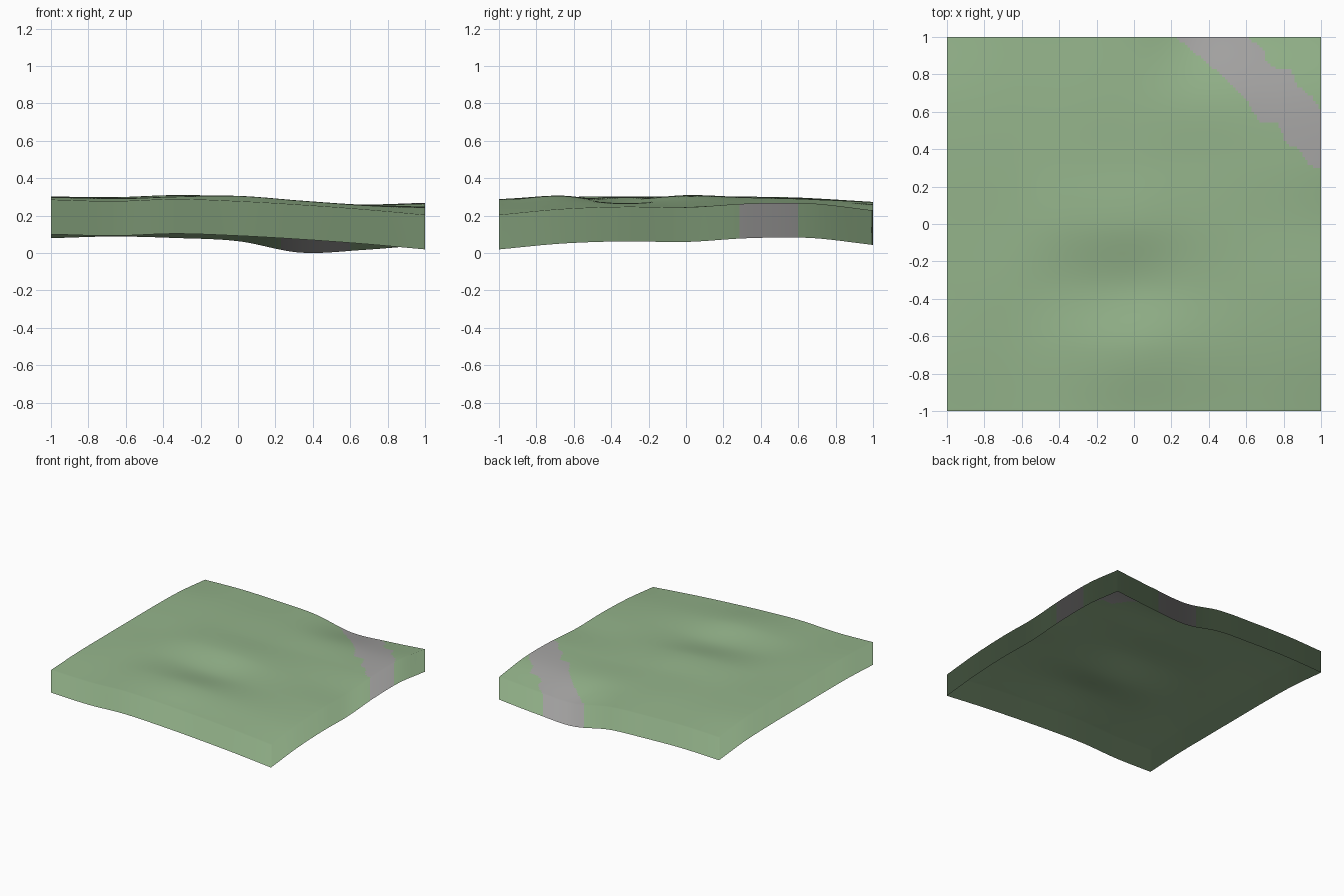
import bpy
import bmesh
import math
from mathutils import Vector

cube = bpy.data.objects.get("Cube")
if cube:
    bpy.data.objects.remove(cube, do_unlink=True)

SKIRT_DEPTH = 0.185
CELLS = 140

# Ground height in thousandths: rows run front to back, columns along x
HEIGHTS = [
    (287, 279, 290, 279, 260, 236, 206),
    (301, 293, 304, 307, 282, 257, 237),
    (303, 299, 285, 267, 268, 260, 249),
    (303, 300, 311, 303, 276, 256, 246),
    (303, 300, 299, 285, 267, 260, 266),
    (295, 294, 289, 274, 259, 254, 267),
    (266, 275, 267, 250, 189, 203, 230),
]

# Banks of the path, as (x, y) outlines across the back corner
NEAR_BANK = [(0.22, 1), (0.45, 0.81), (0.6, 0.66), (0.67, 0.55), (0.77, 0.54),
             (0.81, 0.43), (0.88, 0.4), (0.94, 0.31), (1, 0.29)]
FAR_BANK = [(0.6, 1), (0.69, 0.94), (0.71, 0.86), (0.76, 0.83), (0.84, 0.82),
            (0.87, 0.74), (0.95, 0.68), (1, 0.6)]


def make_material(name, color):
    mat = bpy.data.materials.new(name)
    mat.use_nodes = True
    mat.diffuse_color = (*color, 1)
    mat.node_tree.nodes["Principled BSDF"].inputs["Base Color"].default_value = (*color, 1)
    return mat


def spline(values, position):
    """Smooth curve through evenly spaced values, position from -1 to 1."""
    last = len(values) - 1
    t = (position + 1) / 2 * last
    i = max(0, min(last - 1, math.floor(t)))
    t -= i
    b, c = values[i], values[i + 1]
    a = values[i - 1] if i > 0 else 2 * b - c
    d = values[i + 2] if i + 2 <= last else 2 * c - b
    return b + t / 2 * (c - a + t * (2 * a - 5 * b + 4 * c - d
                                     + t * (3 * (b - c) + d - a)))


def ground_height(x, y):
    return spline([spline(row, x) for row in HEIGHTS], y) / 1000


def rim_side(value):
    """Outward direction at the rim, zero elsewhere."""
    return math.copysign(1, value) if abs(value) > 0.999 else 0


def ground_normal(x, y, step=0.01):
    """Ground normal, leaning slightly outward along the rim."""
    slope_x = (ground_height(x + step, y) - ground_height(x - step, y)) / (2 * step)
    slope_y = (ground_height(x, y + step) - ground_height(x, y - step)) / (2 * step)
    lean = Vector((rim_side(x), rim_side(y), 0)) * 0.08
    return (Vector((-slope_x, -slope_y, 1)) + lean).normalized()


def bank_y(bank, x):
    if x <= bank[0][0]:
        return 1
    for (xa, ya), (xb, yb) in zip(bank, bank[1:]):
        if x <= xb:
            return ya + (yb - ya) * (x - xa) / (xb - xa)
    return bank[-1][1]


# Rolling ground surface
bm = bmesh.new()
bmesh.ops.create_grid(bm, x_segments=CELLS, y_segments=CELLS, size=1)
for v in bm.verts:
    v.co.z = ground_height(v.co.x, v.co.y)

# Skirt of constant depth around the rim, open underneath
rim = [e for e in bm.edges if e.is_boundary]
result = bmesh.ops.extrude_edge_only(bm, edges=rim)
lower = [g for g in result["geom"] if isinstance(g, bmesh.types.BMVert)]
bmesh.ops.translate(bm, verts=lower, vec=(0, 0, -SKIRT_DEPTH))
bmesh.ops.recalc_face_normals(bm, faces=bm.faces[:])

# Path across the back corner, carried down the skirt
for f in bm.faces:
    p = f.calc_center_median() * 0.999
    f.material_index = int(bank_y(NEAR_BANK, p.x) < p.y < bank_y(FAR_BANK, p.x))
    f.smooth = True

# Rest the lowest point on the floor
base = min(v.co.z for v in bm.verts)
bmesh.ops.translate(bm, verts=bm.verts[:], vec=(0, 0, -base))

mesh = bpy.data.meshes.new("terrain_tile")
bm.to_mesh(mesh)
bm.free()
mesh.materials.append(make_material("grass green", (0.30, 0.46, 0.26)))
mesh.materials.append(make_material("path grey", (0.385, 0.38, 0.375)))

# Skirt shades as one with the ground
mesh.normals_split_custom_set_from_vertices(
    [ground_normal(v.co.x, v.co.y) for v in mesh.vertices])

terrain = bpy.data.objects.new("terrain_tile", mesh)
bpy.context.collection.objects.link(terrain)
